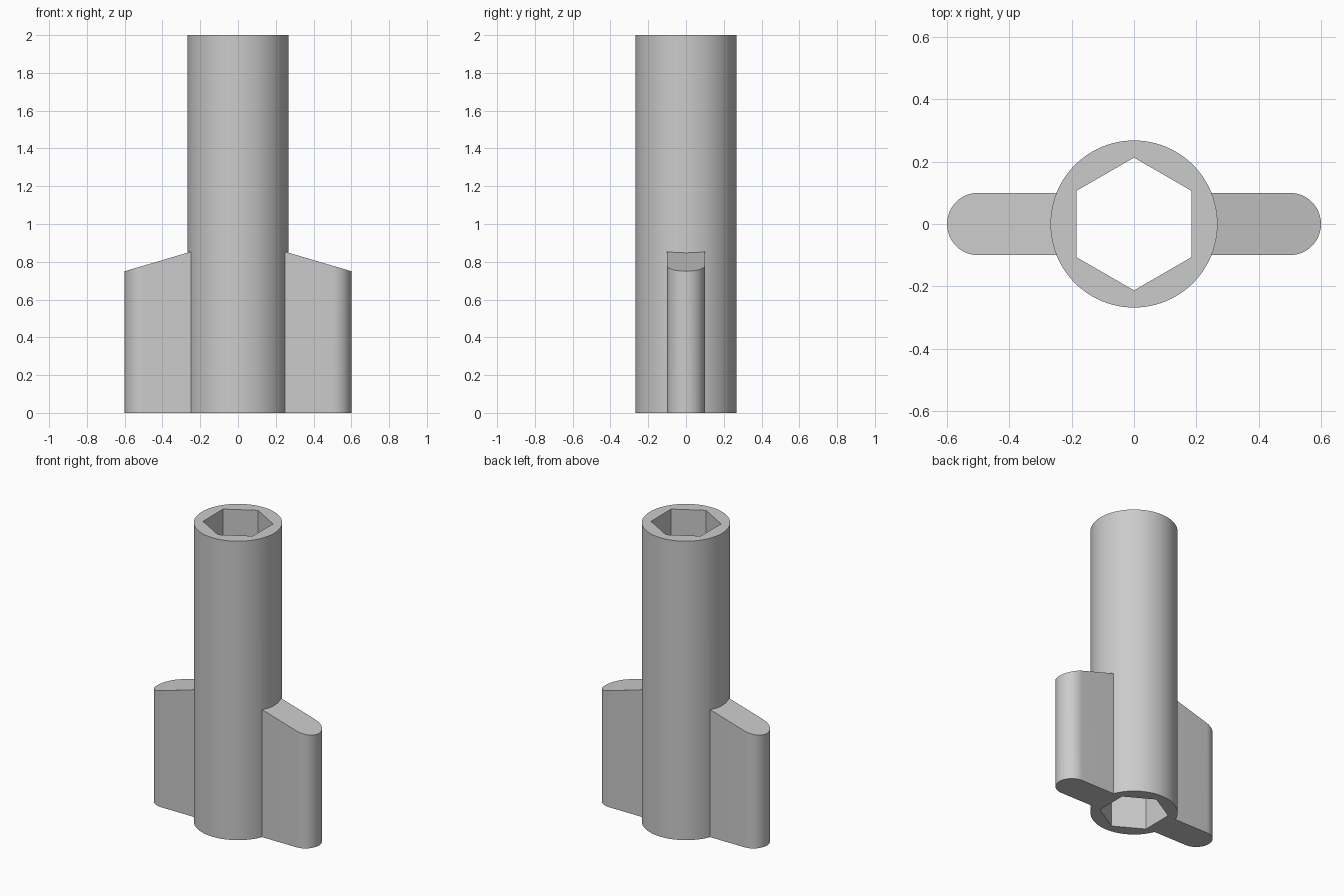
import bpy, bmesh, math

if "Cube" in bpy.data.objects:
    bpy.data.objects.remove(bpy.data.objects["Cube"])

OUTER_R, HEX_R, HEIGHT = 0.268, 0.213, 2.0
WING_TIP, WING_HALF = 0.6, 0.1
WING_LOW, WING_HIGH, ROOT_X = 0.75, 0.853, 0.25
SEGMENTS = 96

grey = bpy.data.materials.new("plain grey")
grey.diffuse_color = (0.6, 0.6, 0.6, 1)
grey.use_nodes = True
grey.node_tree.nodes["Principled BSDF"].inputs["Base Color"].default_value = grey.diffuse_color


def make_object(name, bm):
    bmesh.ops.recalc_face_normals(bm, faces=bm.faces)
    mesh = bpy.data.meshes.new(name)
    bm.to_mesh(mesh)
    bm.free()
    mesh.materials.append(grey)
    obj = bpy.data.objects.new(name, mesh)
    bpy.context.collection.objects.link(obj)
    return obj


def hex_radius(angle):
    # distance to a hexagon whose corners point along +y and -y
    offset = (angle + math.pi / 6) % (math.pi / 3) - math.pi / 6
    return HEX_R * math.cos(math.pi / 6) / math.cos(offset)


# Round tube with a hexagonal bore right through
bm = bmesh.new()
rings = []
for z, bore in ((0, False), (HEIGHT, False), (HEIGHT, True), (0, True)):
    ring = []
    for i in range(SEGMENTS):
        a = 2 * math.pi * i / SEGMENTS
        r = hex_radius(a) if bore else OUTER_R
        ring.append(bm.verts.new((r * math.cos(a), r * math.sin(a), z)))
    rings.append(ring)
for k in range(4):
    lo, hi = rings[k], rings[(k + 1) % 4]
    for i in range(SEGMENTS):
        j = (i + 1) % SEGMENTS
        bm.faces.new((lo[i], lo[j], hi[j], hi[i]))
socket_tube = make_object("socket_tube", bm)


def make_wing(name, side):
    # Rounded grip with a sloping top, rooted inside the tube wall
    outline = [(0.225, -WING_HALF)]
    for i in range(25):
        a = -math.pi / 2 + math.pi * i / 24
        outline.append((WING_TIP - WING_HALF + WING_HALF * math.cos(a),
                        WING_HALF * math.sin(a)))
    outline.append((0.225, WING_HALF))
    slope = (WING_LOW - WING_HIGH) / (WING_TIP - ROOT_X)
    bm = bmesh.new()
    bottom = [bm.verts.new((side * x, y, 0)) for x, y in outline]
    top = [bm.verts.new((side * x, y, WING_HIGH + slope * (x - ROOT_X)))
           for x, y in outline]
    bm.faces.new(bottom)
    bm.faces.new(top)
    for i in range(len(outline)):
        j = (i + 1) % len(outline)
        bm.faces.new((bottom[i], bottom[j], top[j], top[i]))
    return make_object(name, bm)


# Join both wings to the tube as one solid
bpy.context.view_layer.objects.active = socket_tube
for name, side in (("left_wing", -1), ("right_wing", 1)):
    wing = make_wing(name, side)
    union = socket_tube.modifiers.new(name, 'BOOLEAN')
    union.operation = 'UNION'
    union.solver = 'EXACT'
    union.object = wing
    bpy.ops.object.modifier_apply(modifier=union.name)
    bpy.data.objects.remove(wing)

socket_tube.name = "winged_socket"
socket_tube.select_set(True)
bpy.ops.object.shade_smooth_by_angle(angle=math.radians(30))
